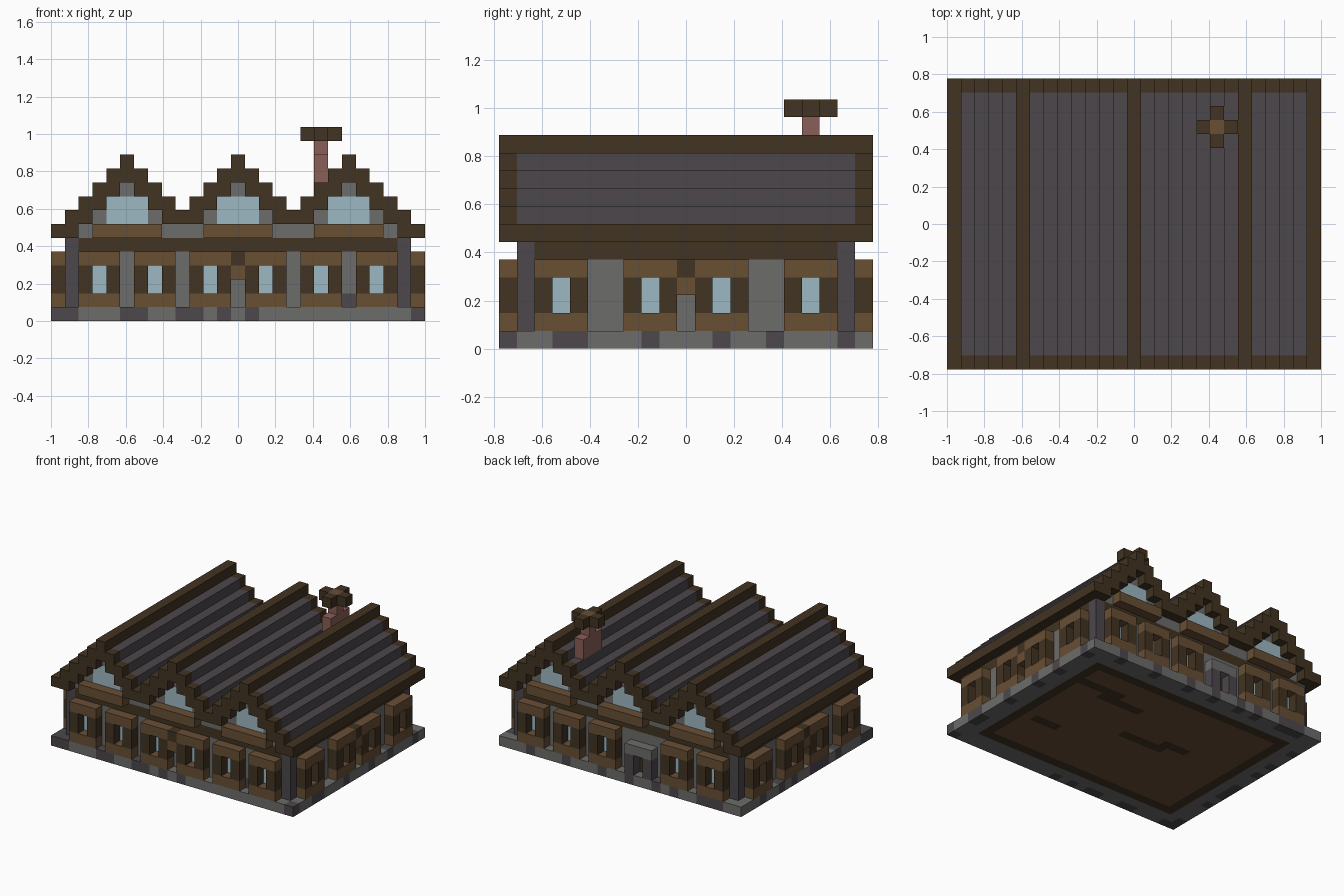
import bpy, bmesh, random

cube = bpy.data.objects.get("Cube")
if cube:
    bpy.data.objects.remove(cube, do_unlink=True)

NX, NY = 27, 21            # block counts along x and y
U = 2 / NX                 # block size
random.seed(4)


def make_material(name, rgb):
    """Flat material from 0-255 display values."""
    lin = [((c / 255 + 0.055) / 1.055) ** 2.4 for c in rgb] + [1.0]
    m = bpy.data.materials.new(name)
    m.use_nodes = True
    m.diffuse_color = lin
    m.node_tree.nodes["Principled BSDF"].inputs["Base Color"].default_value = lin
    return m


MATS = {n: make_material(n.replace("_", " "), c) for n, c in {
    "stone": (108, 108, 107), "slate": (76, 71, 75), "dark_wood": (65, 51, 33),
    "plank": (104, 78, 52), "glass": (158, 184, 194), "brick": (138, 95, 88)}.items()}
NAMES = list(MATS)
cells = {}                 # block position -> (part, material)


def put(part, mat, xs, ys, zs):
    """Fill blocks; each range is one index or an inclusive pair."""
    spans = [range(r, r + 1) if isinstance(r, int) else range(r[0], r[1] + 1)
             for r in (xs, ys, zs)]
    for i in spans[0]:
        for j in spans[1]:
            for k in spans[2]:
                cells[i, j, k] = (part, mat)


def put_side(side, part, mat, along, depth, zs):
    """Fill blocks relative to a facade: along it, inward from it, up it."""
    if side in ("front", "back"):
        put(part, mat, along, depth if side == "front" else NY - 1 - depth, zs)
    else:
        put(part, mat, depth if side == "left" else NX - 1 - depth, along, zs)


# Foundation and floor
put("foundation", "stone", (0, 26), (0, 20), 0)
put("floor", "dark_wood", (2, 24), (2, 18), 0)
put("floor", "plank", (3, 23), (3, 17), 0)
for x0, x1, y in ((19, 23, 15), (16, 20, 14), (10, 14, 10), (8, 10, 11), (20, 22, 7)):
    put("floor", "dark_wood", (x0, x1), y, 0)
for i in (0, 1, 5, 6, 9, 10, 12, 14, 26):
    put("foundation", "slate", i, 0, 0)
for j in (0, 3, 4, 8, 12, 15, 19):
    put("foundation", "slate", 26, j, 0)
for side, count in (("back", NX), ("left", NY)):
    for a in random.sample(range(count), 9):
        put_side(side, "foundation", "slate", a, 0, 0)

# Stone walls, corner posts and the beam on top
put("walls", "stone", (1, 25), (1, 19), (1, 4))
put("top_beam", "dark_wood", (1, 25), (1, 19), 5)
for i in (1, 25):
    for j in (1, 19):
        put("corner_posts", "slate", i, j, (1, 5))
put("walls", "slate", 21, 1, 1)

# Projecting window bays on all four facades
BAYS = {"front": (2, 6, 10, 14, 18, 22), "back": (2, 6, 14, 18, 22),
        "left": (2, 7, 11, 16), "right": (2, 7, 11, 16)}
for side, starts in BAYS.items():
    for a in starts:
        part = side + "_window_bays"
        put_side(side, part, "plank", (a, a + 2), 0, 1)
        put_side(side, part, "plank", (a, a + 2), 0, 4)
        for post in (a, a + 2):
            put_side(side, part, "dark_wood", post, 0, (2, 3))
        put_side(side, side + "_windows", "glass", a + 1, 1, (2, 3))

# Brackets in the middle of three facades
for side, a in (("front", 13), ("left", 10), ("right", 10)):
    put_side(side, "brackets", "plank", a, 0, 3)
    put_side(side, "brackets", "dark_wood", a, 0, 4)

# Back door with a stone surround
for i in (10, 12):
    put("door_surround", "slate", i, 20, (1, 2))
put("door_surround", "stone", (10, 12), 20, 3)
put("door", "dark_wood", 11, 19, (1, 2))

# Three stepped roofs with dark verges, ridges and eaves
RIDGES = (5, 13, 21)
for i in range(NX):
    d = min(abs(i - r) for r in RIDGES)
    top = 11 - d
    low = top if i in (0, 9, 17, 26) else top - 1
    if 2 <= i <= 24:
        put("gable_walls", "stone", i, (1, 19), (6, low - 1))
    put("roof", "slate", i, (1, 19), (low, top))
    if d in (0, 5):
        put("roof_ridges_and_eaves", "dark_wood", i, (1, 19), top)
    for side in ("front", "back"):
        put_side(side, side + "_verge", "dark_wood", i, 0, (low, top))

# Gable windows and the sills below them
for side in ("front", "back"):
    for r in RIDGES:
        put_side(side, side + "_gable_windows", "glass", (r - 1, r + 1), 1, (7, 8))
        put_side(side, side + "_gable_sills", "plank", (r - 2, r + 2), 0, 6)

# Chimney with a cross-shaped cap
put("chimney", "brick", 19, (16, 18), (10, 11))
put("chimney", "brick", 19, 17, 12)
put("chimney_cap", "dark_wood", (18, 20), 17, 13)
put("chimney_cap", "dark_wood", 19, (16, 18), 13)
put("chimney_cap", "plank", 19, 17, 13)


def build(part):
    """Mesh the exposed block faces of one part."""
    bm = bmesh.new()
    for pos, (owner, mat) in cells.items():
        if owner != part:
            continue
        for axis in range(3):
            for sign in (0, 1):
                near = list(pos)
                near[axis] += 2 * sign - 1
                if tuple(near) in cells:
                    continue
                quad = []
                for a, b in ((0, 0), (1, 0), (1, 1), (0, 1)):
                    p = list(pos)
                    p[axis] += sign
                    p[(axis + 1) % 3] += a
                    p[(axis + 2) % 3] += b
                    quad.append(bm.verts.new(((p[0] - NX / 2) * U,
                                              (p[1] - NY / 2) * U, p[2] * U)))
                face = bm.faces.new(quad if sign else quad[::-1])
                face.material_index = NAMES.index(mat)
    bmesh.ops.remove_doubles(bm, verts=bm.verts, dist=U / 100)
    mesh = bpy.data.meshes.new(part)
    for m in MATS.values():
        mesh.materials.append(m)
    bm.to_mesh(mesh)
    bm.free()
    bpy.context.scene.collection.objects.link(bpy.data.objects.new(part, mesh))


for part in sorted({p for p, _ in cells.values()}):
    build(part)
